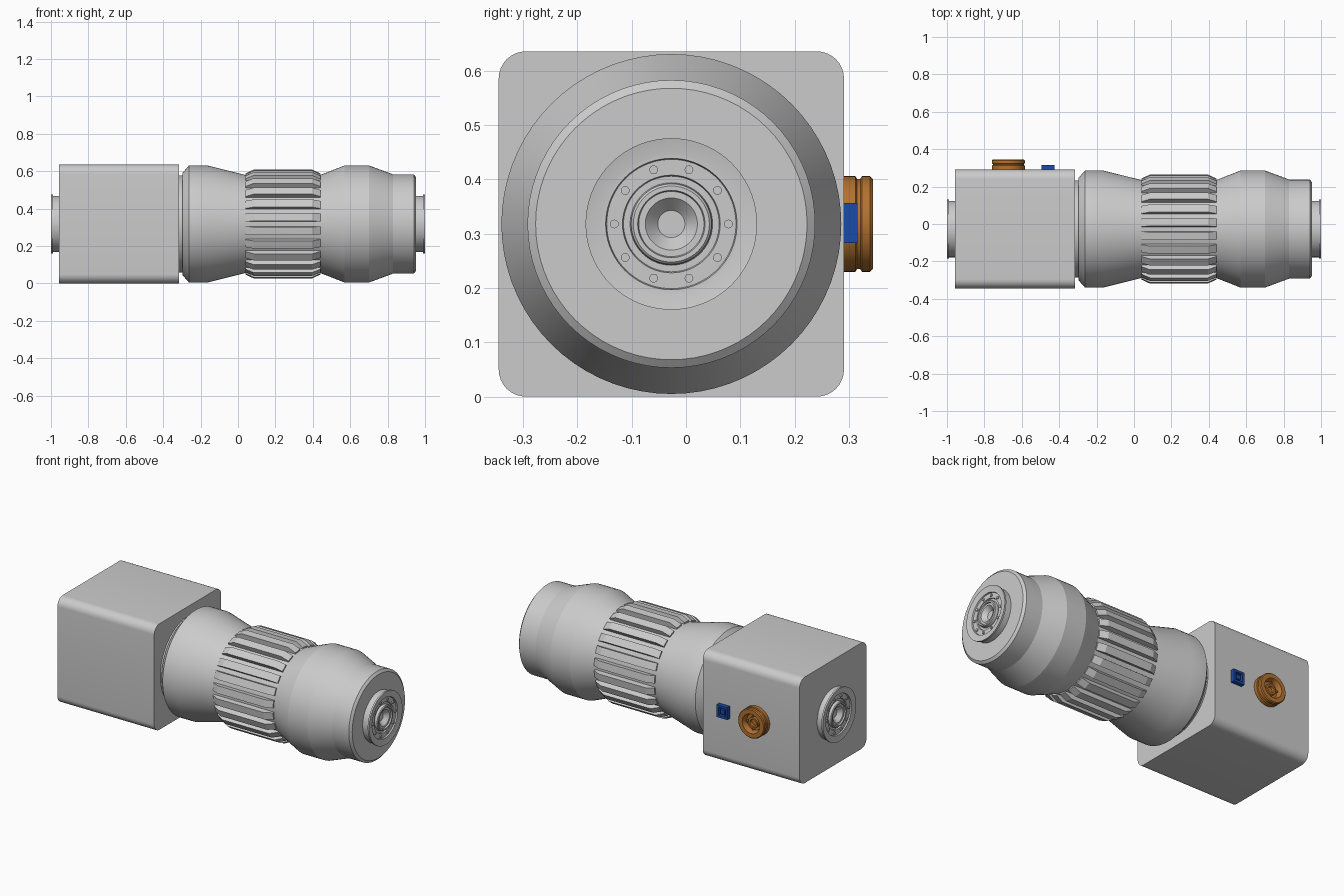
import bpy, bmesh, math
from mathutils import Matrix, Vector

if "Cube" in bpy.data.objects:
    bpy.data.objects.remove(bpy.data.objects["Cube"])

CY, CZ = -0.027, 0.318          # main axis position
RX = Matrix.Rotation(math.radians(90), 4, 'Y')     # local z -> +x
RXN = Matrix.Rotation(math.radians(-90), 4, 'Y')   # local z -> -x
RY = Matrix.Rotation(math.radians(-90), 4, 'X')    # local z -> +y


def finish(bm, name, mat=None, smooth=True):
    bmesh.ops.recalc_face_normals(bm, faces=bm.faces)
    me = bpy.data.meshes.new(name)
    bm.to_mesh(me)
    bm.free()
    ob = bpy.data.objects.new(name, me)
    bpy.context.collection.objects.link(ob)
    if mat:
        me.materials.append(mat)
    if smooth:
        bpy.ops.object.select_all(action='DESELECT')
        ob.select_set(True)
        bpy.context.view_layer.objects.active = ob
        bpy.ops.object.shade_smooth_by_angle(angle=math.radians(20))
    return ob


def lathe(name, profile, matrix, mat=None, n=72):
    """Revolve (height, radius) points; the ends close on the axis."""
    bm = bmesh.new()
    rings = []
    for h, r in profile:
        if r == 0:
            rings.append([bm.verts.new(matrix @ Vector((0, 0, h)))])
        else:
            rings.append([bm.verts.new(matrix @ Vector((r * math.cos(a), r * math.sin(a), h)))
                          for a in (2 * math.pi * i / n for i in range(n))])
    for p, q in zip(rings, rings[1:]):
        for i in range(n):
            j = (i + 1) % n
            loop = [p[i % len(p)], p[j % len(p)], q[j % len(q)], q[i % len(q)]]
            bm.faces.new(list(dict.fromkeys(loop)))
    return finish(bm, name, mat)


def add_box(bm, lo, hi):
    c = [(a + b) / 2 for a, b in zip(lo, hi)]
    s = [b - a for a, b in zip(lo, hi)]
    return bmesh.ops.create_cube(bm, size=1, matrix=Matrix.Translation(c) @ Matrix.Diagonal((*s, 1)))


def colour(name, rgb):
    m = bpy.data.materials.new(name)
    m.diffuse_color = (*rgb, 1)
    m.use_nodes = True
    m.node_tree.nodes["Principled BSDF"].inputs["Base Color"].default_value = m.diffuse_color
    return m


orange = colour("orange", (0.45, 0.17, 0.03))
blue = colour("blue", (0.01, 0.07, 0.4))
axis = Matrix.Translation((0, CY, CZ))

# Square housing, rounded along its long edges
bm = bmesh.new()
add_box(bm, (-0.957, -0.345, 0), (-0.315, 0.291, 0.636))
long_edges = [e for e in bm.edges if abs(e.verts[0].co.x - e.verts[1].co.x) > 0.1]
bmesh.ops.bevel(bm, geom=long_edges, offset=0.05, segments=8, profile=0.5, affect='EDGES')
finish(bm, "housing")

# Turned barrel
lathe("barrel", [(-0.33, 0), (-0.33, 0.26), (-0.298, 0.26), (-0.298, 0.272), (-0.262, 0.313),
                 (-0.165, 0.313), (0.04, 0.262), (0.44, 0.262), (0.57, 0.313),
                 (0.7, 0.313), (0.83, 0.265), (0.94, 0.265), (0.952, 0.25), (0.952, 0)],
      axis @ RX)

# Grip ribs with sloped ends
bm = bmesh.new()
RIBS = 24
prof = [(0.04, 0.25), (0.04, 0.27), (0.085, 0.291), (0.395, 0.291), (0.44, 0.27), (0.44, 0.25)]
for k in range(RIBS):
    rot = axis @ Matrix.Rotation(2 * math.pi * (k + 0.5) / RIBS, 4, 'X')
    sides = [[bm.verts.new(rot @ Vector((x, s * 0.022, r))) for x, r in prof] for s in (-1, 1)]
    bm.faces.new(sides[0])
    bm.faces.new(sides[1][::-1])
    for i in range(len(prof)):
        j = (i + 1) % len(prof)
        bm.faces.new((sides[0][i], sides[0][j], sides[1][j], sides[1][i]))
finish(bm, "grip_ribs", smooth=False)

# Coupling on each end: rim, bolt ring, hub with conical bore
coupling = [(0.94, 0), (0.94, 0.151), (0.988, 0.151), (0.99, 0.158), (1.0, 0.158), (0.994, 0.13),
            (0.994, 0.121), (0.986, 0.119), (0.986, 0.09), (0.978, 0.088), (0.978, 0.076),
            (0.994, 0.074), (0.998, 0.07), (0.998, 0.062), (0.99, 0.06), (0.99, 0.048),
            (0.965, 0.025), (0.965, 0)]
for side, rot in (("right", RX), ("left", RXN)):
    lathe("coupling_" + side, coupling, axis @ rot)
    bm = bmesh.new()
    for k in range(10):
        a = 2 * math.pi * k / 10
        # bolts stand proud of the ring on a circle of ten
        pos = Matrix.Rotation(a, 4, 'Z') @ Matrix.Translation((0, 0.105, 0.986))
        bmesh.ops.create_cone(bm, cap_ends=True, segments=16, radius1=0.008, radius2=0.008, depth=0.012,
                              matrix=axis @ rot @ pos)
    finish(bm, "coupling_bolts_" + side)

# Round orange connector on the back face
plug = Matrix.Translation((-0.672, 0.291, CZ)) @ RY
lathe("round_connector",
      [(-0.01, 0), (-0.01, 0.088), (0.021, 0.088), (0.024, 0.083), (0.03, 0.083), (0.033, 0.088),
       (0.048, 0.088), (0.053, 0.083), (0.053, 0.058), (0.042, 0.052), (0.022, 0.048), (0.022, 0.033),
       (0.034, 0.031), (0.034, 0.02), (0.02, 0.018), (0.02, 0)], plug, orange, 48)
bm = bmesh.new()
for k in range(4):
    pos = Matrix.Rotation(math.pi / 2 * k, 4, 'Z') @ Matrix.Translation((0.04, 0, 0.028))
    bmesh.ops.create_cone(bm, cap_ends=True, segments=12, radius1=0.005, radius2=0.005, depth=0.02,
                          matrix=plug @ pos)
finish(bm, "connector_pins", orange)

# Small blue square socket: base, frame and centre block
bm = bmesh.new()
x0, x1, z0, z1, t = -0.495, -0.424, 0.283, 0.357, 0.013
add_box(bm, (x0, 0.28, z0), (x1, 0.298, z1))
for z in (z0, z1 - t):
    add_box(bm, (x0, 0.297, z), (x1, 0.316, z + t))
for x in (x0, x1 - t):
    add_box(bm, (x, 0.297, z0 + t), (x + t, 0.316, z1 - t))
add_box(bm, (-0.473, 0.297, 0.307), (-0.446, 0.312, 0.333))
finish(bm, "square_socket", blue, smooth=False)
